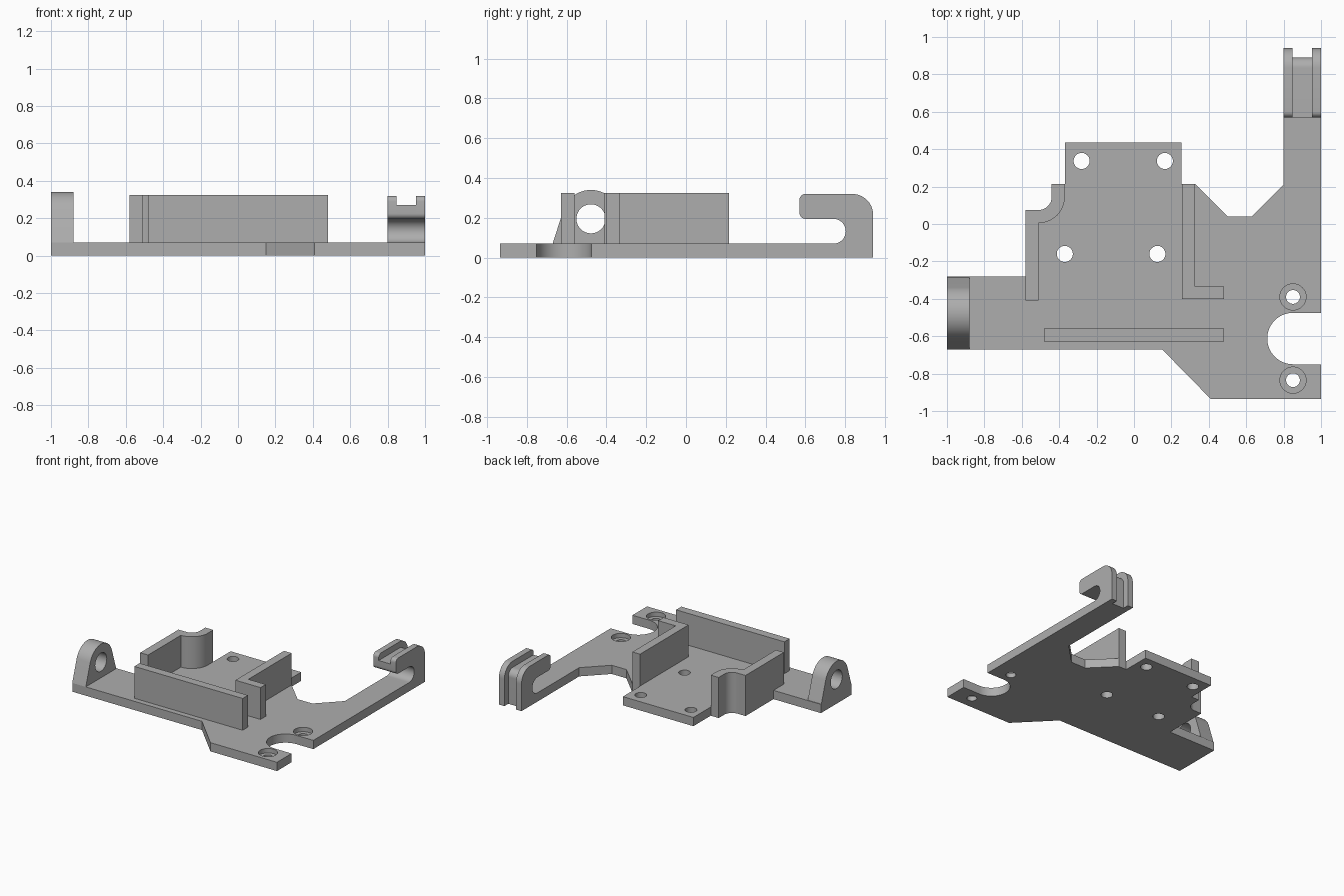
import bpy
import bmesh
from math import cos, sin, radians

cube = bpy.data.objects.get("Cube")
if cube:
    bpy.data.objects.remove(cube, do_unlink=True)

grey = bpy.data.materials.new("plain grey")
grey.use_nodes = True
colour = (0.42, 0.42, 0.42, 1)
grey.diffuse_color = colour
grey.node_tree.nodes["Principled BSDF"].inputs["Base Color"].default_value = colour

BASE = 0.07   # plate thickness
TOP = 0.325   # wall top


def arc(cx, cy, r, start, end, steps=16):
    angles = [radians(start + (end - start) * i / steps) for i in range(steps + 1)]
    return [(cx + r * cos(a), cy + r * sin(a)) for a in angles]


def circle(cx, cy, r):
    return arc(cx, cy, r, 0, 360, 40)[:-1]


def rect(x0, y0, x1, y1):
    return [(x0, y0), (x1, y0), (x1, y1), (x0, y1)]


def prism(name, outline, low, high, axis="z"):
    """Extrude an outline: (x, y) along z, or (y, z) along x."""
    bm = bmesh.new()
    place = (lambda u, v, w: (u, v, w)) if axis == "z" else (lambda u, v, w: (w, u, v))
    face = bm.faces.new([bm.verts.new(place(u, v, low)) for u, v in outline])
    moved = bmesh.ops.extrude_face_region(bm, geom=[face])["geom"]
    shift = place(0, 0, high - low)
    bmesh.ops.translate(bm, vec=shift, verts=[g for g in moved if isinstance(g, bmesh.types.BMVert)])
    bmesh.ops.recalc_face_normals(bm, faces=bm.faces)
    mesh = bpy.data.meshes.new(name)
    bm.to_mesh(mesh)
    bm.free()
    mesh.materials.append(grey)
    obj = bpy.data.objects.new(name, mesh)
    bpy.context.collection.objects.link(obj)
    return obj


def select(obj):
    bpy.ops.object.select_all(action="DESELECT")
    obj.select_set(True)
    bpy.context.view_layer.objects.active = obj


def cut(obj, outline, low, high, axis="z"):
    cutter = prism("cutter", outline, low, high, axis)
    cutter.hide_render = True
    select(obj)
    mod = obj.modifiers.new("cut", "BOOLEAN")
    mod.operation = "DIFFERENCE"
    mod.solver = "EXACT"
    mod.object = cutter
    bpy.ops.object.modifier_apply(modifier=mod.name)
    bpy.data.objects.remove(cutter, do_unlink=True)


parts = []

# Base plate with the round side slot and the notched corner
HOOK_START = 0.7
outline = [(-1, -0.67), (0.15, -0.67), (0.41, -0.935), (1, -0.935), (1, -0.75)]
outline += arc(0.85, -0.6125, 0.1375, 270, 90, 32)
outline += [(1, -0.475), (1, HOOK_START), (0.8, HOOK_START), (0.8, 0.21), (0.63, 0.04),
            (0.5, 0.04), (0.325, 0.215), (0.255, 0.215), (0.255, 0.435),
            (-0.37, 0.435), (-0.37, 0.215), (-0.44, 0.215)]
outline += arc(-0.51, 0.145, 0.07, 0, -90)
outline += [(-0.58, 0.075), (-0.58, -0.28), (-1, -0.28)]
plate = prism("base_plate", outline, 0, BASE)
parts.append(plate)

# Mounting holes, then counterbored screw holes
for x, y in [(-0.28, 0.337), (0.165, 0.337), (-0.37, -0.16), (0.125, -0.16)]:
    cut(plate, circle(x, y, 0.043), -0.1, 0.2)
for y in (-0.39, -0.835):
    cut(plate, circle(0.85, y, 0.07), BASE / 2, 0.2)
    cut(plate, circle(0.85, y, 0.037), -0.1, 0.2)

# Left wall with a curved corner
outline = [(-0.51, -0.41), (-0.51, 0.005)]
outline += arc(-0.51, 0.145, 0.14, -90, 0)
outline += [(-0.37, 0.215), (-0.44, 0.215)]
outline += arc(-0.51, 0.145, 0.07, 0, -90)
outline += [(-0.58, 0.075), (-0.58, -0.41)]
parts.append(prism("left_wall", outline, BASE, TOP))

# Right L-shaped wall and front wall
parts.append(prism("right_wall", [(0.257, -0.4), (0.48, -0.4), (0.48, -0.333), (0.325, -0.333),
                                  (0.325, 0.215), (0.257, 0.215)], BASE, TOP))
parts.append(prism("front_wall", rect(-0.48, -0.627, 0.48, -0.56), BASE, TOP))

# Pivot lug with tapered sides and a cross hole
outline = [(-0.67, BASE), (-0.285, BASE)] + arc(-0.4775, 0.195, 0.145, 18, 162, 32)
lug = prism("pivot_lug", outline, -1, -0.88, "x")
cut(lug, circle(-0.4775, 0.195, 0.073), -1.1, -0.8, "x")
parts.append(lug)


# Hook at the end of the arm: two cheeks around a recessed core
def hook_profile(inset):
    points = [(HOOK_START, 0), (0.94 - inset, 0)]
    points += arc(0.835, 0.215, 0.105 - inset, 0, 90)
    points += [(0.57, 0.32 - inset)] if inset else arc(0.6, 0.29, 0.03, 90, 180, 8)
    points += arc(0.6, 0.225, 0.03, 180, 270, 8)
    points += arc(0.74, 0.1325, 0.0625, 90, -90, 24)
    return points + [(HOOK_START, BASE)]


for name, inset, x0, x1 in [("hook_cheek_right", 0, 0.8, 0.848), ("hook_core", 0.05, 0.848, 0.952),
                            ("hook_cheek_left", 0, 0.952, 1)]:
    parts.append(prism(name, hook_profile(inset), x0, x1, "x"))

for part in parts:
    select(part)
    bpy.ops.object.shade_smooth_by_angle(angle=radians(30))
